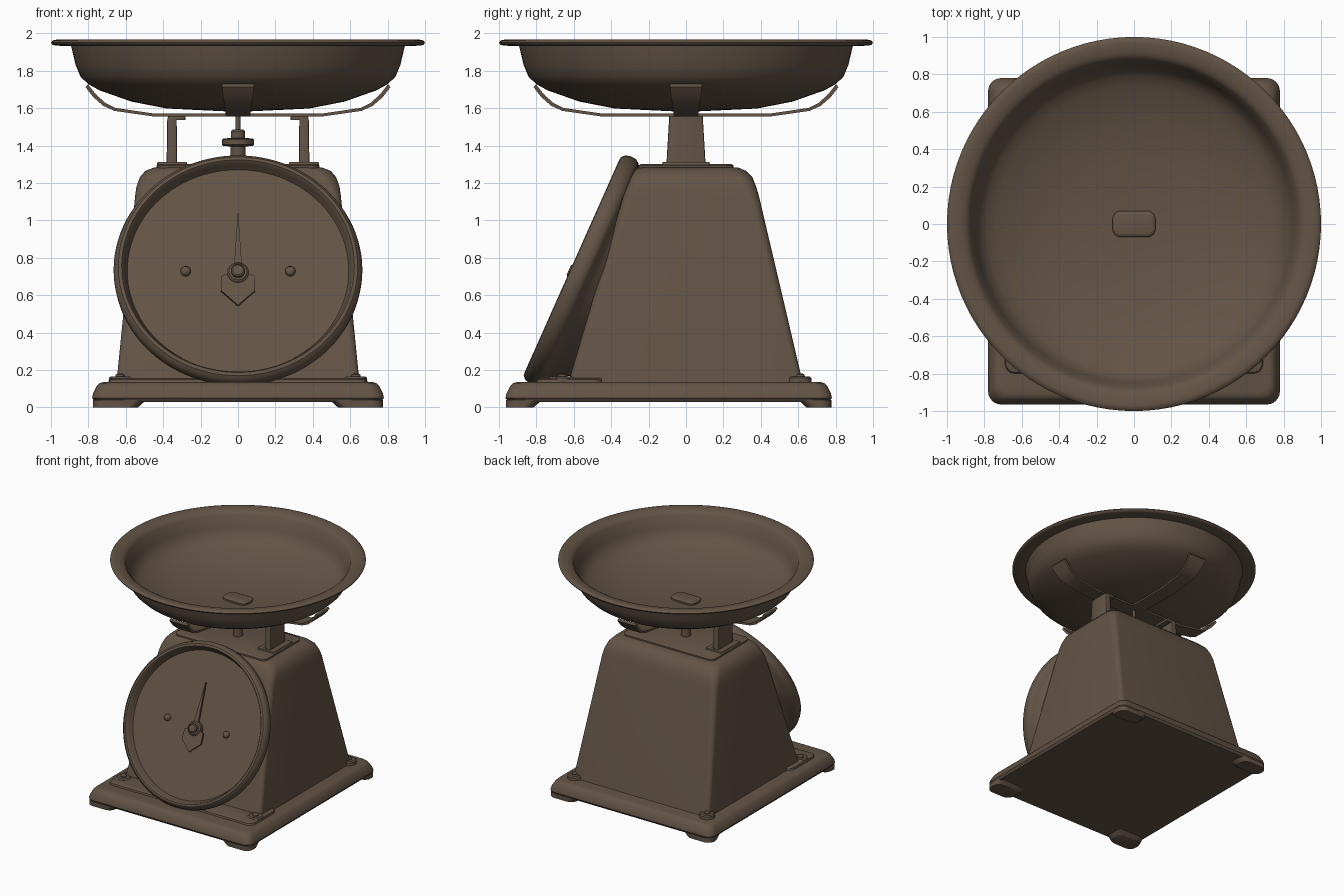
import bpy, bmesh, math
from mathutils import Matrix, Vector

if "Cube" in bpy.data.objects:
    bpy.data.objects.remove(bpy.data.objects["Cube"])

brown = bpy.data.materials.new("brown enamel")
brown.diffuse_color = (0.125, 0.088, 0.060, 1)
brown.use_nodes = True
brown.node_tree.nodes["Principled BSDF"].inputs["Base Color"].default_value = brown.diffuse_color
I = Matrix.Identity(4)


def loft(name, rings, matrix=I, angle=35):
    """Skin a list of equal-length point rings and cap both ends."""
    bm = bmesh.new()
    vs = [[bm.verts.new(p) for p in ring] for ring in rings]
    n = len(vs[0])
    for a, b in zip(vs, vs[1:]):
        for i in range(n):
            j = (i + 1) % n
            bm.faces.new((a[i], a[j], b[j], b[i]))
    bm.faces.new(vs[0])
    bm.faces.new(vs[-1])
    bm.transform(matrix)
    bmesh.ops.recalc_face_normals(bm, faces=bm.faces)
    me = bpy.data.meshes.new(name)
    bm.to_mesh(me)
    bm.free()
    me.materials.append(brown)
    ob = bpy.data.objects.new(name, me)
    bpy.context.collection.objects.link(ob)
    bpy.ops.object.select_all(action='DESELECT')
    ob.select_set(True)
    bpy.context.view_layer.objects.active = ob
    bpy.ops.object.shade_smooth_by_angle(angle=math.radians(angle))
    return ob


def rrect(x0, x1, y0, y1, r, z, k=6):
    """Rounded rectangle ring at height z."""
    pts = []
    corners = [(x1 - r, y1 - r), (x0 + r, y1 - r), (x0 + r, y0 + r), (x1 - r, y0 + r)]
    for q, (cx, cy) in enumerate(corners):
        for i in range(k + 1):
            a = math.pi / 2 * (q + i / k)
            pts.append((cx + r * math.cos(a), cy + r * math.sin(a), z))
    return pts


def lathe(name, profile, matrix=I, n=72, angle=35):
    rings = [[(r * math.cos(2 * math.pi * i / n), r * math.sin(2 * math.pi * i / n), h)
              for i in range(n)] for r, h in profile]
    return loft(name, rings, matrix, angle)


# base plate with sloped, rounded edge
loft("base", [rrect(-w, w, y0, y1, .07, z) for w, y0, y1, z in [
    (.765, -.95, .765, .03), (.78, -.965, .78, .05), (.775, -.96, .775, .075),
    (.755, -.94, .755, .115), (.74, -.925, .74, .13), (.72, -.905, .72, .135)]])

for sx in (-1, 1):
    for sy in (-1, 1):
        side = ("left" if sx < 0 else "right") + ("_front" if sy < 0 else "_back")
        # corner feet
        yo, yi = (-.962, -.77) if sy < 0 else (.777, .60)

        def foot(inset, z):
            xs = sorted((sx * .775, sx * (.49 + inset)))
            ys = sorted((yo, yi + sy * inset))
            return rrect(*xs, *ys, .06, z)
        loft("foot_" + side, [foot(.045, 0), foot(.035, .008), foot(0, .04)])
        # corner ears with bolts
        ey = -.66 if sy < 0 else .61
        m = Matrix.Translation((sx * .63, ey, .13))
        lathe("corner_ear_" + side, [(.062, 0), (.06, .028), (.05, .036)], m, 24)
        lathe("ear_bolt_" + side, [(.026, .03), (.024, .045), (.012, .052)], m, 16)

# raised pad under the dial
loft("front_pad", [rrect(-.69, .69, -.80, -.45, .05, .13),
                   rrect(-.685, .685, -.795, -.45, .05, .15),
                   rrect(-.67, .67, -.78, -.45, .05, .157)])

# tapered housing body
loft("body", [rrect(-w, w, y0, y1, r, z) for w, y0, y1, r, z in [
    (.65, -.63, .625, .03, .13), (.55, -.335, .39, .05, 1.13),
    (.543, -.315, .375, .06, 1.18), (.525, -.295, .355, .07, 1.23),
    (.495, -.275, .32, .08, 1.265), (.45, -.255, .28, .08, 1.282)]])
loft("top_plate", [rrect(-w, w, -y, y, .05, z) for w, y, z in [
    (.435, .255, 1.27), (.435, .255, 1.294), (.42, .24, 1.302)]])

# dial assembly, leaning back
D = Matrix.Translation((0, -.61, .755)) @ Matrix.Rotation(math.radians(66), 4, 'X')
lathe("dial_rim", [(.50, -.30), (.59, -.14), (.625, -.11), (.648, -.10), (.662, -.08),
                   (.665, -.05), (.657, -.02), (.640, -.003), (.622, 0), (.612, -.012),
                   (.605, -.035), (.592, -.062)], D, 96)


def at(x, y, h):
    return D @ Matrix.Translation((x, y, h))


# pointer with pentagonal tail
half = [(.02, .03), (.03, -.02), (.088, -.045), (.09, -.13)]
outline = [(0, .345)] + half + [(0, -.215)] + [(-x, y) for x, y in reversed(half)]
loft("pointer", [[(x, y, h) for x, y in outline] for h in (-.045, -.028)], D)
lathe("pointer_hub", [(.058, -.01), (.058, .03), (.048, .04), (.036, .04), (.036, .055), (.028, .062)],
      at(0, -.025, -.055), 32)
for sx in (-1, 1):
    lathe("dial_rivet", [(.027, 0), (.027, .015), (.02, .026), (.008, .031)],
          at(sx * .28, -.005, -.064), 20, 60)

# posts carrying the tray support
for sx in (-1, 1):
    def post(x0, x1, y, z):
        return rrect(*sorted((sx * x0, sx * x1)), -y, y, .008, z, 2)
    loft("post", [post(.325, .382, .105, 1.295), post(.328, .378, .09, 1.55)])
    loft("post_foot", [post(.27, .435, .13, 1.295), post(.275, .43, .125, 1.312)])
    loft("post_flange", [post(.28, .375, .09, 1.536), post(.28, .375, .09, 1.556)])

# adjusting knob and centre pin
lathe("adjusting_knob", [(.04, 1.29), (.04, 1.395), (.078, 1.398), (.085, 1.405), (.085, 1.432),
                         (.078, 1.438), (.038, 1.44), (.038, 1.475), (.03, 1.485), (.014, 1.487),
                         (.014, 1.57)], n=32)

# four bent support arms
path = [(0, 1.555, .065), (.45, 1.555, .065), (.66, 1.585, .068), (.72, 1.612, .072),
        (.775, 1.66, .08), (.815, 1.712, .085)]
for q in range(4):
    loft("support_arm", [[(x, -w, z), (x, w, z), (x - t, w, z + .016), (x - t, -w, z + .016)]
                         for (x, z, w), t in zip(path, (0, 0, .005, .01, .013, .013))],
         Matrix.Rotation(q * math.pi / 2, 4, 'Z'))

# weighing bowl with flat rolled lip
outer = [(.05, 1.582), (.38, 1.598), (.57, 1.635), (.74, 1.695), (.80, 1.728), (.842, 1.768),
         (.868, 1.83), (.892, 1.932)]
lip = [(.975, 1.934), (.995, 1.94), (1.0, 1.95), (.99, 1.962), (.97, 1.966), (.915, 1.957), (.895, 1.947)]
inner = [(.878, 1.93), (.85, 1.835), (.825, 1.78), (.79, 1.745), (.735, 1.714), (.565, 1.654),
         (.37, 1.616), (.05, 1.602)]
lathe("bowl", outer + lip + inner, n=96, angle=50)
loft("bowl_centre_boss", [rrect(-.115 + i, .115 - i, -.07 + i, .07 - i, .045 - i, z)
                          for i, z in [(0, 1.59), (0, 1.618), (.008, 1.627), (.02, 1.63)]])
